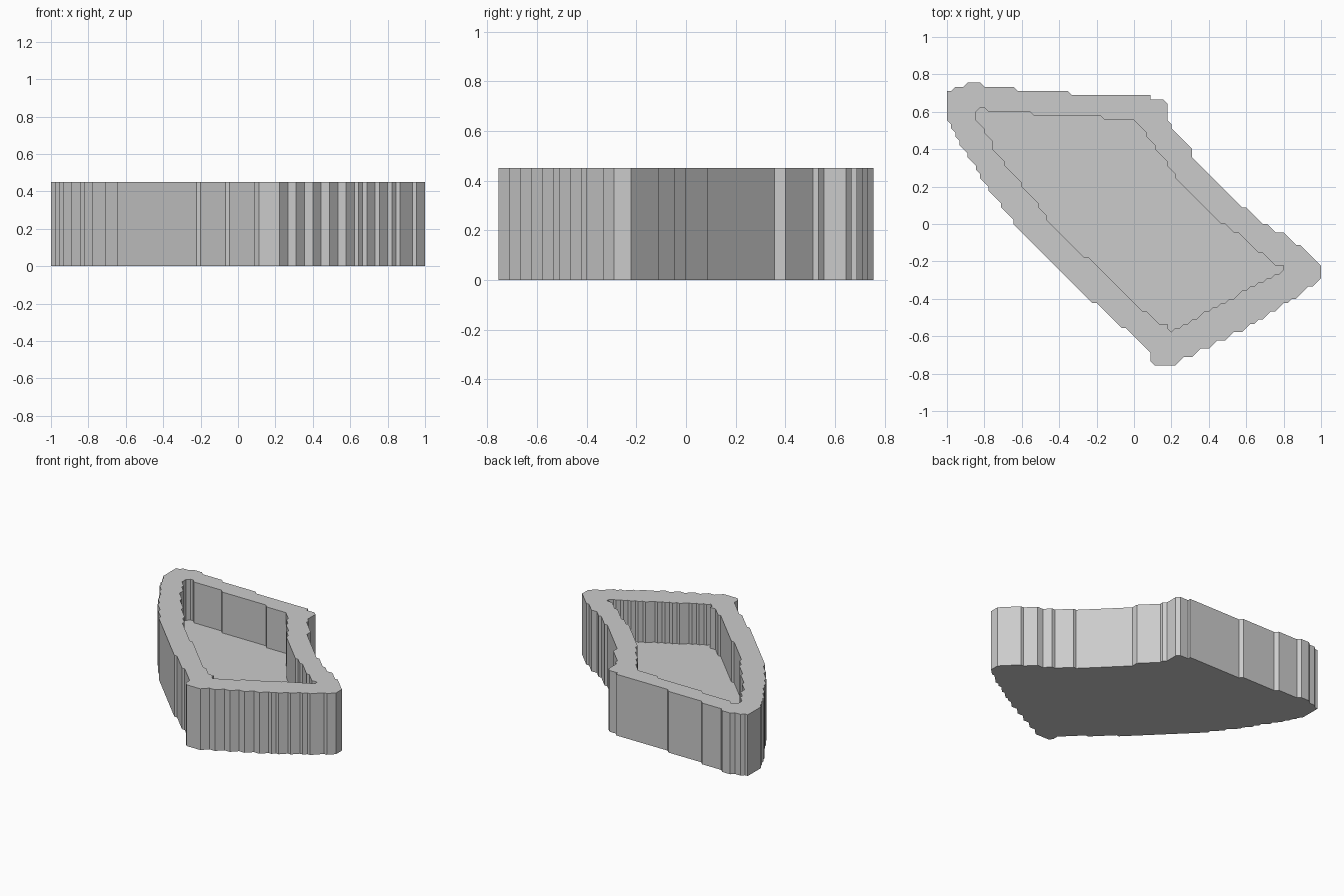
import bpy
import bmesh

cube = bpy.data.objects.get("Cube")
if cube:
    bpy.data.objects.remove(cube, do_unlink=True)

UNIT = 2 / 90            # size of one stair step of the outlines
HALF_X, HALF_Y = 45, 34  # half extents in steps
HEIGHT, FLOOR = 0.45, 0.15

# Corner points of the two outlines, in hundredths
OUTER = [(-100, 71), (-98, 71), (-96, 73), (-91, 73), (-89, 75), (-82, 75),
         (-80, 73), (-64, 73), (-62, 71), (-36, 71), (-33, 69), (8, 69),
         (10, 66), (14, 66), (17, 64), (17, 60), (21, 51), (28, 43),
         (34, 33), (57, 9), (59, 9), (68, 0), (77, -5), (80, -5),
         (86, -11), (88, -11), (100, -23), (100, -28), (90, -38),
         (60, -55), (19, -75), (12, -75), (10, -73), (10, -70),
         (-20, -43), (-22, -43), (-60, -5), (-68, 6), (-75, 15),
         (-91, 39), (-98, 52), (-100, 57)]
INNER = [(-84, 61), (-82, 62), (-79, 62), (-77, 60), (-55, 60), (-53, 58),
         (-17, 58), (-15, 56), (1, 56), (5, 52), (13, 38), (27, 20),
         (47, 0), (49, 0), (62, -12), (74, -20), (78, -22), (80, -23),
         (80, -25), (77, -27), (72, -28), (21, -57), (17, -53), (14, -53),
         (-2, -39), (-46, 2), (-46, 4), (-56, 15), (-74, 38),
         (-80, 51), (-84, 55)]


def stepped_outline(corners):
    """Trace the corners on a square lattice and keep the bends only."""
    snapped = [(round(x / 100 / UNIT), round(y / 100 / UNIT)) for x, y in corners]
    path = []
    for (ax, ay), (bx, by) in zip(snapped, snapped[1:] + snapped[:1]):
        count = max(abs(bx - ax), abs(by - ay))
        for k in range(count):
            path.append((round(ax + (bx - ax) * k / count),
                         round(ay + (by - ay) * k / count)))
    bends = []
    for i, (x, y) in enumerate(path):
        px, py = path[i - 1]
        nx, ny = path[(i + 1) % len(path)]
        if (x - px) * (ny - y) != (y - py) * (nx - x):
            bends.append((max(-HALF_X, min(HALF_X, x)) * UNIT,
                          max(-HALF_Y, min(HALF_Y, y)) * UNIT))
    return bends


def add_wall(bm, outline, low, high):
    """Vertical wall along an outline, closed by a face at its lower end."""
    bottom = [bm.verts.new((x, y, low)) for x, y in outline]
    top = [bm.verts.new((x, y, high)) for x, y in outline]
    for i in range(len(outline)):
        bm.faces.new((bottom[i - 1], bottom[i], top[i], top[i - 1]))
    bm.faces.new(bottom)
    return [bm.edges.get((top[i - 1], top[i])) for i in range(len(top))]


# Tray: outer wall with base, inner wall with floor, joined by a flat rim
bm = bmesh.new()
rim = add_wall(bm, stepped_outline(OUTER), 0, HEIGHT)
rim += add_wall(bm, stepped_outline(INNER), FLOOR, HEIGHT)
bmesh.ops.triangle_fill(bm, use_beauty=True, edges=rim, normal=(0, 0, 1))
bmesh.ops.recalc_face_normals(bm, faces=bm.faces[:])
mesh = bpy.data.meshes.new("tray")
bm.to_mesh(mesh)
bm.free()
tray = bpy.data.objects.new("tray", mesh)
bpy.context.collection.objects.link(tray)

# Plain grey
grey = bpy.data.materials.new("light_grey")
grey.use_nodes = True
color = (0.6, 0.6, 0.6, 1)
grey.diffuse_color = color
grey.node_tree.nodes["Principled BSDF"].inputs["Base Color"].default_value = color
mesh.materials.append(grey)
